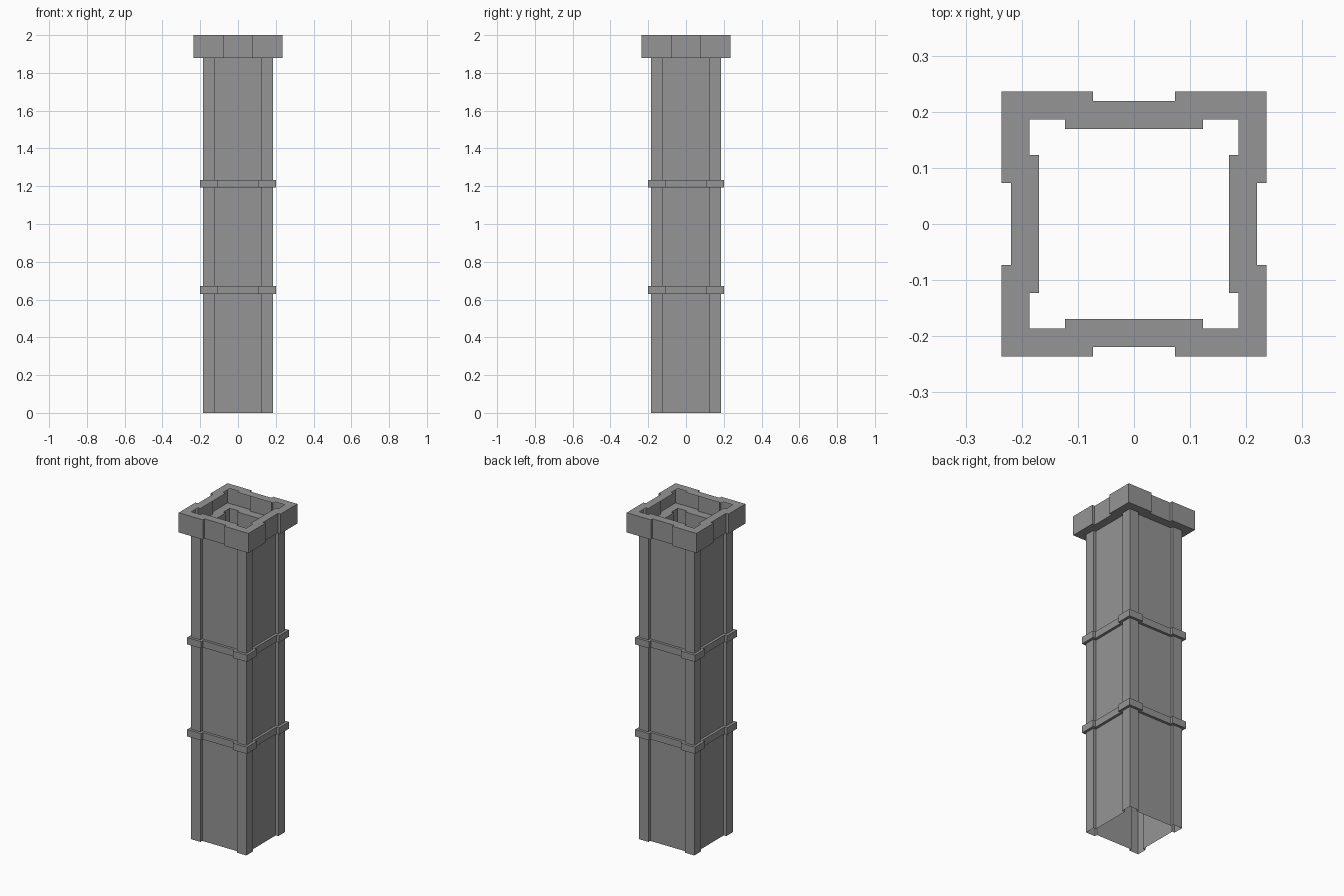
import bpy, bmesh

if "Cube" in bpy.data.objects:
    bpy.data.objects.remove(bpy.data.objects["Cube"])

HALF, PANEL, NOTCH = 0.186, 0.169, 0.123  # corner posts, recessed panel, panel half width


def section(offset):
    """Square outline with a recessed panel on each side, grown by offset."""
    a, b, t = HALF + offset, PANEL + offset, NOTCH - offset
    pts = [(-a, -a), (-t, -a), (-t, -b), (t, -b), (t, -a)]
    out = []
    for _ in range(4):
        out += pts
        pts = [(-y, x) for x, y in pts]
    return out


def loft(name, levels):
    """Skin a stack of outlines given as (offset, height)."""
    bm = bmesh.new()
    rings = [[bm.verts.new((x, y, z)) for x, y in section(o)] for o, z in levels]
    for lo, hi in zip(rings, rings[1:]):
        n = len(lo)
        for i in range(n):
            j = (i + 1) % n
            bm.faces.new((lo[i], lo[j], hi[j], hi[i]))
    mesh = bpy.data.meshes.new(name)
    bm.to_mesh(mesh)
    bm.free()
    ob = bpy.data.objects.new(name, mesh)
    bpy.context.collection.objects.link(ob)
    return ob


# Dark grey stone
stone = bpy.data.materials.new("stone")
stone.diffuse_color = (0.3, 0.3, 0.3, 1)
stone.use_nodes = True
stone.node_tree.nodes["Principled BSDF"].inputs["Base Color"].default_value = stone.diffuse_color

# Open thin-walled shaft with two raised bands
levels = [(0, 0)]
for z0, z1 in ((0.63, 0.672), (1.192, 1.234)):
    levels += [(0, z0), (0.016, z0), (0.016, z1), (0, z1)]
levels.append((0, 1.88))
shaft = loft("shaft", levels)

# Overhanging hollow cap: underside ledge, outer wall and broad flat rim
cap = loft("cap", [(0, 1.88), (0.05, 1.88), (0.05, 2.0), (0, 2.0)])

for ob in (shaft, cap):
    ob.data.materials.append(stone)
